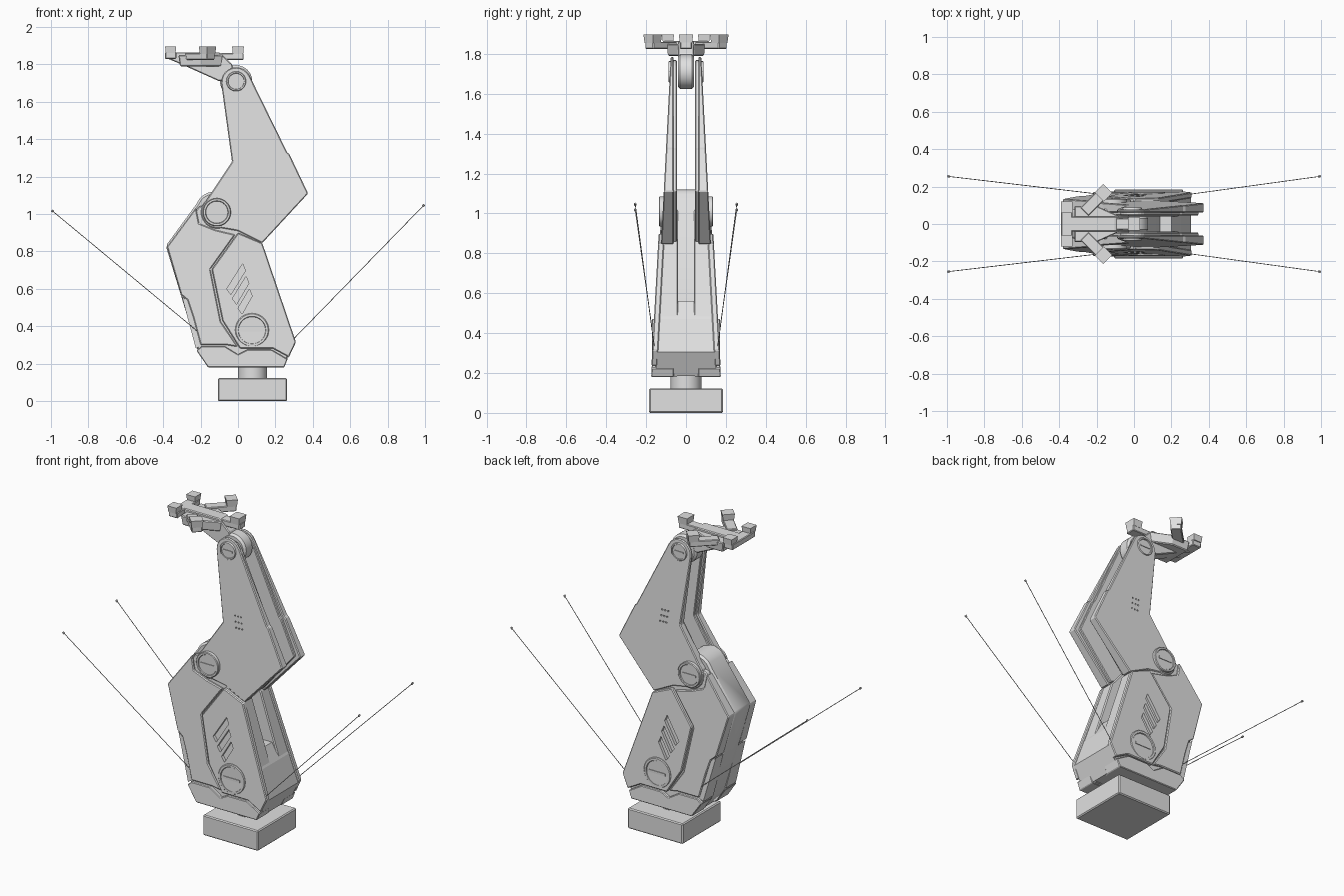
import bpy, bmesh, math
from mathutils import Vector, Matrix

if "Cube" in bpy.data.objects:
    bpy.data.objects.remove(bpy.data.objects["Cube"])

grey = bpy.data.materials.new("light_grey")
grey.diffuse_color = (0.75, 0.75, 0.75, 1)
grey.use_nodes = True
grey.node_tree.nodes["Principled BSDF"].inputs["Base Color"].default_value = grey.diffuse_color


def finish(name, bm, bevel=0.0, smooth=False):
    bmesh.ops.recalc_face_normals(bm, faces=bm.faces)
    me = bpy.data.meshes.new(name)
    bm.to_mesh(me)
    bm.free()
    me.materials.append(grey)
    ob = bpy.data.objects.new(name, me)
    bpy.context.collection.objects.link(ob)
    bpy.ops.object.select_all(action='DESELECT')
    bpy.context.view_layer.objects.active = ob
    ob.select_set(True)
    if bevel:
        m = ob.modifiers.new("edge_bevel", 'BEVEL')
        m.width, m.segments, m.limit_method = bevel, 1, 'ANGLE'
        bpy.ops.object.modifier_apply(modifier=m.name)
    if smooth:
        bpy.ops.object.shade_smooth_by_angle(angle=math.radians(35))
    return ob


def loft(name, low, high, **kw):
    """Closed solid between two matching outlines."""
    bm = bmesh.new()
    a = [bm.verts.new(p) for p in low]
    b = [bm.verts.new(p) for p in high]
    bm.faces.new(a)
    bm.faces.new(b)
    for i in range(len(a)):
        j = (i + 1) % len(a)
        bm.faces.new((a[i], a[j], b[j], b[i]))
    return finish(name, bm, **kw)


def plate(name, pts, y0, y1, s=1, **kw):
    """Side-profile (x, z) plate; y0 / y1 are functions of z."""
    return loft(name, [(x, s * y0(z), z) for x, z in pts],
                [(x, s * y1(z), z) for x, z in pts], **kw)


def slab(name, pts, z0, z1, flare=1.0, **kw):
    """Plan-outline (x, y) slab, optionally wider at the top."""
    cx = sum(p[0] for p in pts) / len(pts)
    cy = sum(p[1] for p in pts) / len(pts)
    return loft(name, [(x, y, z0) for x, y in pts],
                [(cx + (x - cx) * flare, cy + (y - cy) * flare, z1) for x, y in pts], **kw)


def rect(cx, cy, w, d, ang=0):
    c, s = math.cos(ang), math.sin(ang)
    return [(cx + u * w / 2 * c - v * d / 2 * s, cy + u * w / 2 * s + v * d / 2 * c)
            for u, v in ((-1, -1), (1, -1), (1, 1), (-1, 1))]


def rod(name, p, q, r, seg=40, bevel=0.0, bm=None):
    p, q = Vector(p), Vector(q)
    bm = bmesh.new()
    mat = Matrix.Translation((p + q) / 2) @ (q - p).to_track_quat('Z', 'Y').to_matrix().to_4x4()
    bmesh.ops.create_cone(bm, cap_ends=True, segments=seg, radius1=r, radius2=r,
                          depth=(q - p).length, matrix=mat)
    return finish(name, bm, bevel=bevel, smooth=True)


def boss(name, x, z, r, y0, y1, s):
    """Round pivot cap with a rim, a sunk face and a slot bar."""
    rod(name + "_disc", (x, s * y0, z), (x, s * (y1 - 0.005), z), r * 0.78)
    bm = bmesh.new()
    n, rings = 48, []
    for rad, y in ((r, y0), (r, y1 - 0.004), (r * 0.95, y1), (r * 0.82, y1), (r * 0.78, y1 - 0.01), (r * 0.78, y0)):
        rings.append([bm.verts.new((x + rad * math.cos(2 * math.pi * i / n), s * y,
                                    z + rad * math.sin(2 * math.pi * i / n))) for i in range(n)])
    for a, b in zip(rings, rings[1:] + rings[:1]):
        for i in range(n):
            j = (i + 1) % n
            bm.faces.new((a[i], a[j], b[j], b[i]))
    finish(name + "_rim", bm, smooth=True)
    plate(name + "_bar", [(x + u, z + v) for u, v in rect(0, 0, r * 1.2, r * 0.16)],
          lambda _: y0, lambda _: y1 - 0.001, s)


def arc(cx, cz, r, a0, a1, n):
    return [(cx + r * math.cos(math.radians(a0 + (a1 - a0) * i / n)),
             cz + r * math.sin(math.radians(a0 + (a1 - a0) * i / n))) for i in range(n + 1)]


def carve(ob, cutters):
    for c in cutters:
        c.hide_render = True
        bpy.context.view_layer.objects.active = ob
        m = ob.modifiers.new("cut", 'BOOLEAN')
        m.object, m.operation, m.solver = c, 'DIFFERENCE', 'EXACT'
        bpy.ops.object.modifier_apply(modifier=m.name)
        bpy.data.objects.remove(c)


const = lambda v: (lambda z: v)
armour = lambda z: 0.170 - 0.055 * (z - 0.3)     # outer faces of the lower arm
core = lambda z: armour(z) - 0.02
sheath = lambda z: 0.112 - 0.052 * (z - 1.1)     # outer face of the upper arm

# base and swivel neck
slab("base_block", rect(0.078, 0, 0.37, 0.37), 0, 0.123, bevel=0.006)
rod("swivel_neck", (0.078, 0, 0.11), (0.078, 0, 0.2), 0.077)

# lower arm: central spine and front block
spine = [(-0.386, 0.83), (-0.225, 1.05)] + arc(-0.125, 1.015, 0.105, 140, 60, 8) + [
    (-0.02, 1.0), (0.04, 0.84), (0.16, 0.5), (0.16, 0.19), (-0.16, 0.185), (-0.215, 0.27)]
plate("lower_arm_spine", spine, const(-0.08), const(0.08), bevel=0.012, smooth=True)
for s in (1, -1):
    plate("front_block", [(0.05, 0.185), (0.245, 0.185), (0.305, 0.305), (0.25, 0.47), (0.2, 0.56), (0.05, 0.56)],
          const(0), lambda z: 0.15 if z < 0.48 else 0.045, s)

shell = [(-0.368, 0.83), (-0.21, 1.04), (-0.1, 1.07), (0.0, 1.0), (0.125, 0.845), (0.27, 0.40),
         (0.296, 0.305), (0.242, 0.182), (-0.158, 0.182), (-0.212, 0.27)]
front_panel = [(0.0, 0.90), (0.13, 0.845), (0.31, 0.315), (0.272, 0.235), (0.185, 0.282),
               (0.01, 0.282), (-0.083, 0.43), (-0.14, 0.705)]
rear_panel = [(-0.38, 0.825), (-0.225, 1.035), (-0.208, 0.95), (-0.12, 0.915), (-0.015, 0.89), (-0.148, 0.705),
              (-0.092, 0.425), (0.0, 0.29), (-0.06, 0.30), (-0.2, 0.30), (-0.24, 0.45), (-0.27, 0.54), (-0.305, 0.57)]
skirt = [(-0.222, 0.27), (-0.195, 0.293), (-0.07, 0.293), (0.0, 0.25), (0.05, 0.275), (0.18, 0.275),
         (0.265, 0.225), (0.247, 0.18), (-0.16, 0.18)]
rear_guard = [(-0.3, 0.56), (-0.265, 0.53), (-0.2, 0.30), (-0.225, 0.28)]

# upper arm outline with a round top end and a round elbow end
upper = [(-0.032, 1.28)] + arc(-0.01, 1.705, 0.08, 185, 25, 10) + [
    (0.263, 1.33), (0.275, 1.32), (0.375, 1.11), (0.13, 0.845), (0.0, 0.91)] + arc(-0.11, 1.01, 0.088, 285, 130, 8)
inner = [(0.08 + (x - 0.08) * 0.9, 1.25 + (z - 1.25) * 0.97) for x, z in upper]

for s, side in ((-1, "front"), (1, "back")):
    plate(f"{side}_lower_shell", shell, const(0.04), core, s, bevel=0.006)
    panel = plate(f"{side}_lower_panel", front_panel, lambda z: core(z) - 0.01, armour, s, bevel=0.005)
    plate(f"{side}_rear_panel", rear_panel, const(0.07), lambda z: armour(z) - 0.007, s, bevel=0.005)
    plate(f"{side}_rear_guard", rear_guard, const(0.06), lambda z: armour(z) - 0.014, s)
    plate(f"{side}_skirt", skirt, const(0.06), lambda z: armour(z) - 0.002, s, bevel=0.004)

    # three slanted vents
    vents = []
    for k in range(3):
        x, z = -0.06 + 0.03 * k, 0.60 - 0.052 * k
        vents.append(plate("vent_cutter", [(x, z), (x + 0.022, z - 0.03), (x + 0.1 - 0.012 * k, z + 0.098 - 0.016 * k),
                                           (x + 0.085 - 0.012 * k, z + 0.135 - 0.016 * k)],
                           lambda z: armour(z) - 0.018, const(0.3), s))
    carve(panel, vents)

    # upper arm plates with a small grid of holes
    plate(f"{side}_upper_liner", inner, const(0.046), const(0.072), s, bevel=0.004)
    arm = plate(f"{side}_upper_plate", upper, const(0.062), sheath, s, bevel=0.005)
    holes = [plate("hole_cutter", rect(0.05 + 0.02 * i + 0.005 * j, 1.34 - 0.035 * j, 0.008, 0.008),
                   lambda z: sheath(z) - 0.008, const(0.3), s) for i in range(3) for j in range(3)]
    carve(arm, holes)

    # pivot caps
    boss(f"{side}_shoulder_cap", 0.075, 0.38, 0.09, 0.13, 0.171, s)
    boss(f"{side}_elbow_cap", -0.113, 1.01, 0.075, 0.09, 0.136, s)
    boss(f"{side}_wrist_cap", -0.01, 1.71, 0.053, 0.05, 0.088, s)

    # thin wires with small tips
    for a, b in (((-0.215, 0.163, 0.372), (-0.996, 0.255, 1.02)), ((0.29, 0.158, 0.325), (0.996, 0.255, 1.05))):
        p, q = Vector((a[0], s * a[1], a[2])), Vector((b[0], s * b[1], b[2]))
        rod(f"{side}_wire", p, q, 0.002, seg=8)
        rod(f"{side}_wire_tip", q - (q - p).normalized() * 0.012, q, 0.006, seg=8)

# wrist knuckle and gripper body
rod("wrist_knuckle", (-0.01, -0.041, 1.71), (-0.01, 0.041, 1.71), 0.086, bevel=0.012)
plate("gripper_wedge", [(-0.385, 1.835), (-0.29, 1.795), (-0.1, 1.71), (-0.02, 1.73), (-0.03, 1.80),
                        (-0.1, 1.865), (-0.385, 1.865)], const(-0.04), const(0.04), bevel=0.005)
slab("gripper_palm", [(-0.31, -0.09), (-0.2, -0.09), (-0.09, -0.04), (-0.09, 0.04), (-0.2, 0.09), (-0.31, 0.09)],
     1.79, 1.85, flare=1.08, bevel=0.005)
slab("rear_finger", rect(-0.04, 0, 0.14, 0.06), 1.825, 1.86, bevel=0.004)
slab("rear_pad", rect(0.0, 0, 0.055, 0.062), 1.855, 1.897, flare=1.15)
slab("fork_bar", rect(-0.36, 0, 0.06, 0.22), 1.83, 1.865, bevel=0.004)
for s in (1, -1):
    slab("fork_pad", rect(-0.36, s * 0.09, 0.052, 0.052), 1.86, 1.897, flare=1.15)
    slab("side_finger", rect(-0.205, s * 0.125, 0.17, 0.06, s * math.radians(45)), 1.825, 1.86, bevel=0.004)
    slab("side_pad", rect(-0.163, s * 0.167, 0.055, 0.06, s * math.radians(45)), 1.855, 1.897, flare=1.15)
